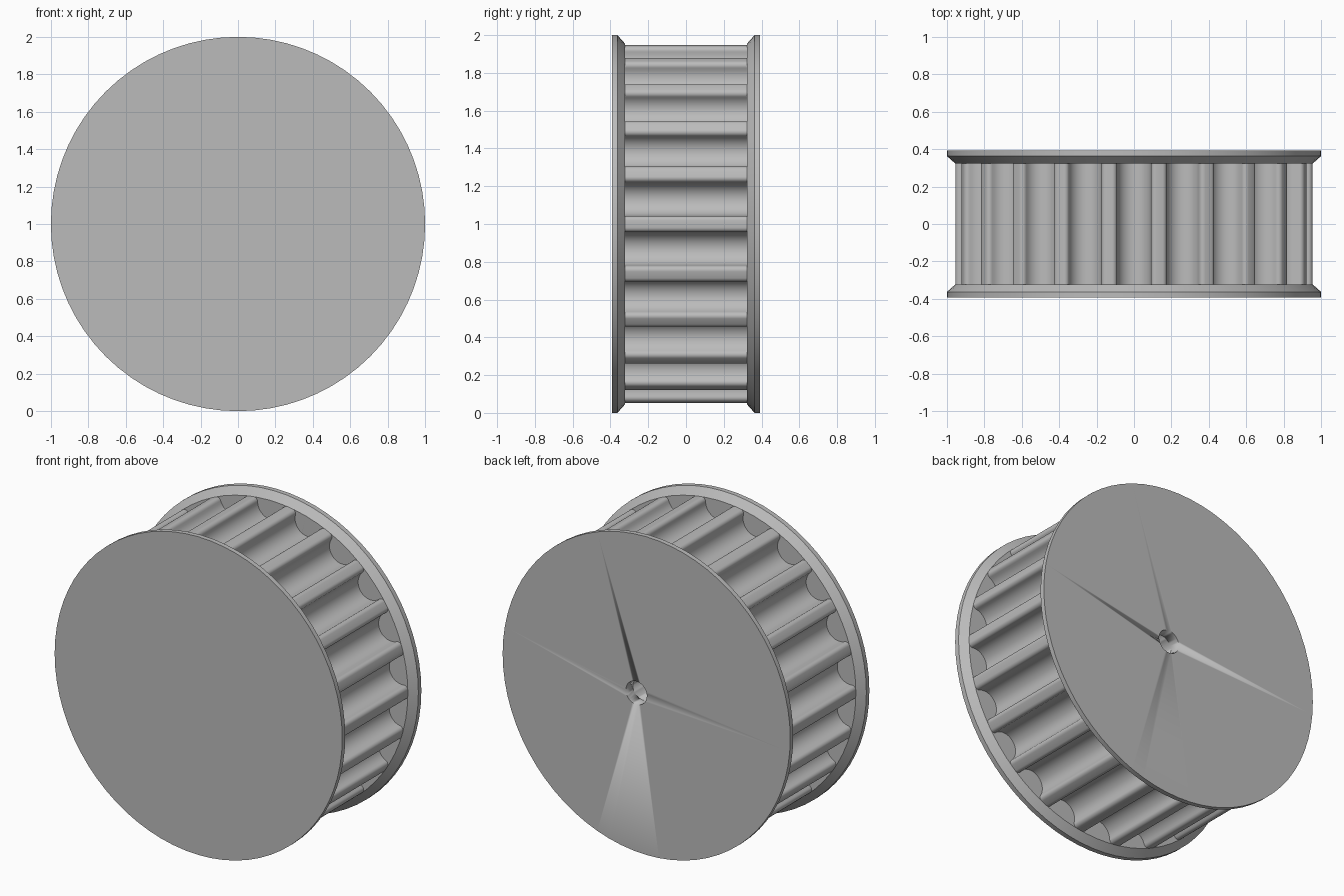
import bpy, bmesh, math
from mathutils import Vector, Matrix

cube = bpy.data.objects.get("Cube")
if cube:
    bpy.data.objects.remove(cube, do_unlink=True)

TEETH = 22
TIP_R = 0.955       # tooth tip radius
GROOVE_R = 0.09     # groove rounding
GROOVE_C = 0.925    # groove centre distance from axis
FILLET = 0.025      # tooth tip rounding
INNER_Y, RIM_Y, OUTER_Y = 0.323, 0.363, 0.393

grey = bpy.data.materials.new("plain_grey")
grey.use_nodes = True
colour = (0.5, 0.5, 0.5, 1)
grey.diffuse_color = colour
grey.node_tree.nodes["Principled BSDF"].inputs["Base Color"].default_value = colour


def add_object(name, bm, angle=35):
    bmesh.ops.recalc_face_normals(bm, faces=bm.faces)
    mesh = bpy.data.meshes.new(name)
    bm.to_mesh(mesh)
    bm.free()
    mesh.materials.append(grey)
    obj = bpy.data.objects.new(name, mesh)
    bpy.context.collection.objects.link(obj)
    bpy.ops.object.select_all(action="DESELECT")
    obj.select_set(True)
    bpy.context.view_layer.objects.active = obj
    bpy.ops.object.shade_smooth_by_angle(angle=math.radians(angle))
    return obj


def loft(name, rings):
    """Skin a list of equal rings and cap both ends."""
    bm = bmesh.new()
    loops = [[bm.verts.new(p) for p in ring] for ring in rings]
    for a, b in zip(loops, loops[1:]):
        n = len(a)
        for i in range(n):
            bm.faces.new((a[i], a[(i + 1) % n], b[(i + 1) % n], b[i]))
    bm.faces.new(loops[0])
    bm.faces.new(loops[-1])
    return add_object(name, bm)


def circle(radius, y, sides, x=0):
    steps = [2 * math.pi * i / sides for i in range(sides)]
    return [Vector((x + radius * math.cos(t), y, 1 + radius * math.sin(t))) for t in steps]


def arc(centre, radius, start, end, steps):
    for i in range(steps + 1):
        t = start + (end - start) * i / steps
        yield centre + radius * Vector((math.cos(t), math.sin(t)))


def half_groove():
    """From groove bottom up to the tooth tip; radial direction is +x."""
    fr = TIP_R - FILLET
    phi = math.acos((fr**2 + GROOVE_C**2 - (GROOVE_R + FILLET)**2) / (2 * fr * GROOVE_C))
    g = Vector((GROOVE_C, 0))
    f = fr * Vector((math.cos(phi), math.sin(phi)))
    contact = math.atan2(f.y - g.y, f.x - g.x)
    pts = list(arc(g, GROOVE_R, math.pi, contact, 10))
    pts += list(arc(f, FILLET, contact - math.pi, phi - 2 * math.pi
                    if contact - math.pi - phi < -math.pi else phi, 6))[1:]
    return pts


# Toothed core: one groove mirrored, then repeated around the axis
half = half_groove()
groove = [Vector((p.x, -p.y)) for p in reversed(half[1:])] + half
outline = []
for k in range(TEETH):
    turn = Matrix.Rotation(2 * math.pi * (k + 0.5) / TEETH, 2)
    outline += [turn @ p for p in groove]
core = loft("toothed_core", [[Vector((p.x, y, 1 + p.y)) for p in outline]
                             for y in (-INNER_Y, INNER_Y)])

# Flanges with a bevelled inner side
flanges = {}
for name, side in (("front_flange", -1), ("back_flange", 1)):
    flanges[name] = loft(name, [circle(r, side * y, 72) for r, y in
                                ((TIP_R, INNER_Y), (1, RIM_Y), (1, OUTER_Y))])

# Blind bore in the back, set slightly off the axis
cutter = loft("bore_cutter", [circle(0.073, y, 32, 0.07) for y in (-0.2, 0.5)])
cutter.hide_render = True
for part in (core, flanges["back_flange"]):
    cut = part.modifiers.new("bore", "BOOLEAN")
    cut.operation = "DIFFERENCE"
    cut.solver = "EXACT"
    cut.object = cutter
    bpy.ops.object.select_all(action="DESELECT")
    part.select_set(True)
    bpy.context.view_layer.objects.active = part
    bpy.ops.object.modifier_apply(modifier=cut.name)
bpy.data.objects.remove(cutter, do_unlink=True)
